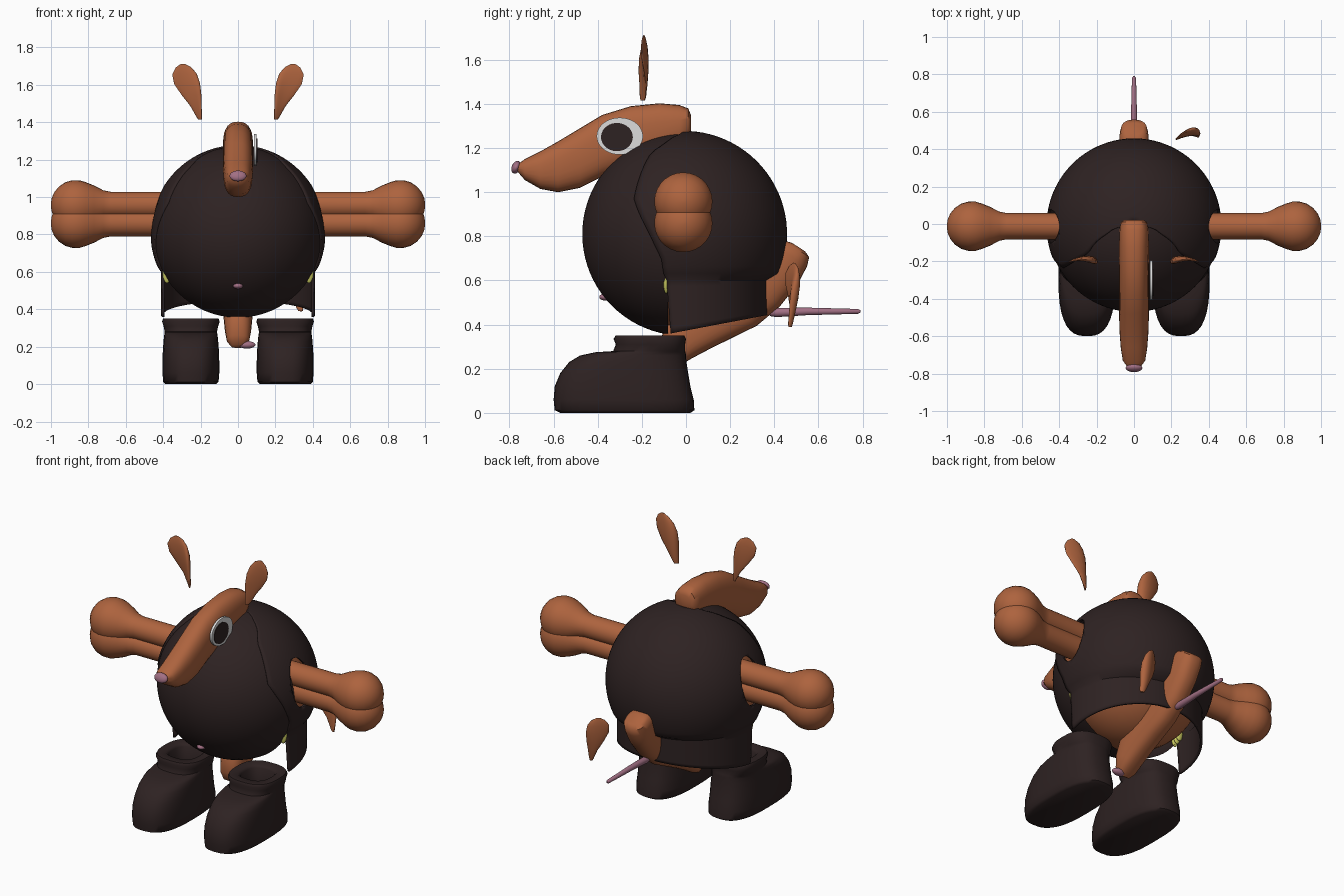
import bpy, bmesh, math
from mathutils import Vector, Matrix

if "Cube" in bpy.data.objects:
    bpy.data.objects.remove(bpy.data.objects["Cube"])


def material(name, rgb):
    m = bpy.data.materials.new(name)
    m.use_nodes = True
    m.diffuse_color = (*rgb, 1)
    m.node_tree.nodes["Principled BSDF"].inputs["Base Color"].default_value = (*rgb, 1)
    return m


FUR = material("brown fur", (0.42, 0.125, 0.048))
DARK = material("dark cloth", (0.027, 0.016, 0.016))
PINK = material("pink skin", (0.36, 0.16, 0.23))
WHITE = material("eye white", (0.72, 0.72, 0.72))
GREEN = material("yellow green", (0.6, 0.6, 0.12))
X, Y, Z = Vector((1, 0, 0)), Vector((0, 1, 0)), Vector((0, 0, 1))
CENTRE = Vector((0, -0.01, 0.81))


def finish(name, bm, mat, angle=40):
    bmesh.ops.recalc_face_normals(bm, faces=bm.faces)
    mesh = bpy.data.meshes.new(name)
    bm.to_mesh(mesh)
    bm.free()
    ob = bpy.data.objects.new(name, mesh)
    bpy.context.collection.objects.link(ob)
    mesh.materials.append(mat)
    for o in bpy.context.selected_objects:
        o.select_set(False)
    ob.select_set(True)
    bpy.context.view_layer.objects.active = ob
    bpy.ops.object.shade_smooth_by_angle(angle=math.radians(angle))
    return ob


def oval(centre, u, v, power=2, n=28):
    """Ring of points around centre; a higher power is boxier."""
    def bulge(c):
        return math.copysign(abs(c) ** (2 / power), c)
    angles = [2 * math.pi * i / n for i in range(n)]
    return [Vector(centre) + u * bulge(math.cos(a)) + v * bulge(math.sin(a)) for a in angles]


def loft(name, rings, mat, angle=40):
    bm = bmesh.new()
    rows = [[bm.verts.new(p) for p in ring] for ring in rings]
    n = len(rows[0])
    for a, b in zip(rows, rows[1:]):
        for i in range(n):
            bm.faces.new((a[i], a[(i + 1) % n], b[(i + 1) % n], b[i]))
    bm.faces.new(rows[0])
    bm.faces.new(rows[-1])
    return finish(name, bm, mat, angle)


def ball(name, centre, size, mat, turn=Matrix()):
    bm = bmesh.new()
    bmesh.ops.create_uvsphere(bm, u_segments=32, v_segments=20, radius=1)
    bm.transform(Matrix.Translation(centre) @ turn @ Matrix.Diagonal((*size, 1)))
    return finish(name, bm, mat)


def blend(table, t):
    """Linear lookup in a list of (position, value) pairs."""
    for (a, va), (b, vb) in zip(table, table[1:]):
        if t <= b:
            return va + (vb - va) * (t - a) / (b - a)
    return table[-1][1]


# Body, with a dark shell over its front
ball("body", CENTRE, (0.412, 0.4, 0.42), FUR)

bm = bmesh.new()
bmesh.ops.create_uvsphere(bm, u_segments=64, v_segments=40, radius=0.46)
bm.transform(Matrix.Translation(CENTRE) @ Matrix.Rotation(math.pi / 2, 4, "X"))
hidden = []
for f in bm.faces:
    c = f.calc_center_median()
    if c.y > (-0.09 if c.z < 1.08 else 0.06):
        hidden.append(f)
bmesh.ops.delete(bm, geom=hidden, context="FACES")
finish("front_shell", bm, DARK)

# Jacket: open at the front, straight below the waist
FRONT_EDGE = [(0.36, 99), (0.7, 103), (0.82, 110), (0.97, 121), (1.18, 121), (1.25, 108), (1.28, 90)]
bm = bmesh.new()
rows = []
COLS, ROWS = 64, 36
for r in range(ROWS + 1):
    t = r / ROWS
    z = 0.36 + 0.24 * t / 0.25 if t < 0.25 else 0.81 + 0.468 * math.sin(
        blend([(0.25, -0.465), (1, 1.53)], t))
    round_r = math.sqrt(max(0.468 ** 2 - (z - 0.81) ** 2, 0.0002))
    rx, ry = (0.412, 0.38) if z < 0.605 else (round_r, round_r)
    limit = math.radians(blend(FRONT_EDGE, z))
    row = []
    for c in range(COLS + 1):
        a = limit * (2 * c / COLS - 1)
        x, y = rx * math.sin(a), ry * math.cos(a) - 0.01
        hem = 0.36 + 0.19 * (y + 0.07)
        zz = hem + (z - 0.36) * (0.6 - hem) / 0.24 if z < 0.6 else z
        row.append(bm.verts.new((x, y, zz)))
    rows.append(row)
for a, b in zip(rows, rows[1:]):
    for i in range(COLS):
        bm.faces.new((a[i], a[i + 1], b[i + 1], b[i]))
jacket = finish("jacket", bm, DARK)
solid = jacket.modifiers.new("thickness", "SOLIDIFY")
solid.thickness = 0.014
solid.offset = -1

# Arm holes through the jacket
hole = loft("arm_hole_cutter", [oval((x, -0.012, 0.91), Y * 0.09, Z * 0.145) for x in (-0.7, 0.7)], DARK)
hole.hide_render = True
hole.hide_set(True)
cut = jacket.modifiers.new("arm_holes", "BOOLEAN")
cut.operation = "DIFFERENCE"
cut.object = hole

# Arms: two stacked bones on each side
BONE = [(0.3, 0.07), (0.68, 0.07), (0.72, 0.078), (0.77, 0.104)]
BONE += [(0.868 - 0.133 * math.cos(k), 0.133 * math.sin(k)) for k in (1.15, 1.4, 1.7, 2.0, 2.3, 2.6, 2.85, 3.08)]
for side, s in (("left", 1), ("right", -1)):
    for level, z in (("upper", 0.958), ("lower", 0.86)):
        loft(f"{side}_{level}_arm", [oval((s * x, -0.012, z), Y * r, Z * r) for x, r in BONE], FUR)

# Boots: sole, toe, shaft, then the hollow inside (height, front, back, half width)
BOOT = [(0.0, -0.57, 0.02, 0.135), (0.012, -0.595, 0.038, 0.148), (0.06, -0.6, 0.035, 0.152),
        (0.12, -0.595, 0.02, 0.152), (0.18, -0.57, 0.01, 0.15), (0.23, -0.53, 0.002, 0.146),
        (0.26, -0.48, 0, 0.143), (0.275, -0.41, -0.002, 0.14), (0.28, -0.33, -0.004, 0.14),
        (0.31, -0.318, -0.004, 0.146), (0.335, -0.328, 0, 0.154), (0.35, -0.32, -0.008, 0.148),
        (0.35, -0.27, -0.06, 0.1), (0.335, -0.255, -0.075, 0.088), (0.22, -0.255, -0.075, 0.088)]
for side, s in (("left", 1), ("right", -1)):
    loft(f"{side}_boot", [oval((s * 0.252, (a + b) / 2, z), X * w, Y * (b - a) / 2, 2.7, 36)
                          for z, a, b, w in BOOT], DARK, 55)

# Head: (y, underside, top, half width)
HEAD = [(-0.765, 1.095, 1.125, 0.035), (-0.73, 1.055, 1.15, 0.06), (-0.66, 1.015, 1.185, 0.071),
        (-0.58, 1.0, 1.23, 0.077), (-0.48, 1.02, 1.29, 0.08), (-0.38, 1.07, 1.35, 0.08),
        (-0.25, 1.12, 1.39, 0.08), (-0.12, 1.16, 1.403, 0.08), (-0.03, 1.2, 1.395, 0.077),
        (0.01, 1.24, 1.38, 0.07), (0.022, 1.28, 1.35, 0.05)]


def head(name):
    return loft(name, [oval((0, y, (lo + hi) / 2), X * w, Z * (hi - lo) / 2, 2.5)
                       for y, lo, hi, w in HEAD], FUR, 50)


head("head")
ball("nose", (0, -0.77, 1.113), (0.045, 0.02, 0.03), PINK, Matrix.Rotation(-0.4, 4, "X"))

# Second head, upside down under the back
flip = Matrix(((-1, 0, 0, 0), (0, 0.543, 0.84, 0), (0, 0.84, -0.543, 0), (0, 0, 0, 1)))
head("lower_head").matrix_world = (Matrix.Translation((0, 0.555, 0.72)) @ flip
                                   @ Matrix.Translation((0, -0.02, -1.37)))
ball("lower_nose", (0.048, -0.08, 0.21), (0.045, 0.025, 0.02), PINK)
ball("front_nub", (0, -0.365, 0.525), (0.026, 0.028, 0.016), PINK)

# Eye on the left of the head
for name, y, z, ry, rz, x0, x1, mat in (("eye_white", -0.3, 1.254, 0.105, 0.084, 0.086, 0.1, WHITE),
                                        ("pupil", -0.313, 1.25, 0.072, 0.064, 0.09, 0.104, DARK)):
    loft(name, [oval((x, y, z), Y * ry, Z * rz, 2, 40) for x in (x0, x1)], mat)

# Ears: cupped leaves (position along ear, width factor)
LEAF = [(0, 0.25), (0.06, 0.38), (0.25, 0.6), (0.45, 0.88), (0.65, 1), (0.82, 0.85), (0.94, 0.5), (1, 0.12)]


def ear(name, base, tip, across, width, thick):
    base, tip, across = Vector(base), Vector(tip), Vector(across).normalized()
    out = across.cross(tip - base).normalized()
    if out.y > 0:
        out = -out
    rings = []
    for t, w in LEAF:
        ring = oval(base.lerp(tip, t), across * width * w, out * thick * w, 2, 20)
        for p in ring:
            p += out * 0.025 * ((p - base).dot(across) / width) ** 2
        rings.append(ring)
    loft(name, rings, FUR, 60)


for side, s in (("left", 1), ("right", -1)):
    ear(f"{side}_ear", (s * 0.202, -0.195, 1.415), (s * 0.265, -0.16, 1.715), (s * 0.7, 0.7, 0), 0.052, 0.022)
ear("lower_ear", (0.335, 0.472, 0.39), (0.29, 0.528, 0.675), (0.9, -0.42, 0), 0.05, 0.024)

# Tail
loft("tail", [oval((0, y, z), X * r, Z * r, 2, 16) for y, z, r in
              ((0.38, 0.455, 0.016), (0.41, 0.455, 0.021), (0.55, 0.46, 0.017), (0.78, 0.46, 0.011),
               (0.79, 0.46, 0.005))], PINK)

# Ridged tabs in the gaps beside the shell
for side, s in (("left", 1), ("right", -1)):
    for k in range(3):
        ball(f"{side}_tab_ridge_{k}", (s * 0.38, -0.09 + 0.02 * k, 0.61), (0.025, 0.014, 0.07 - 0.012 * k), GREEN)
